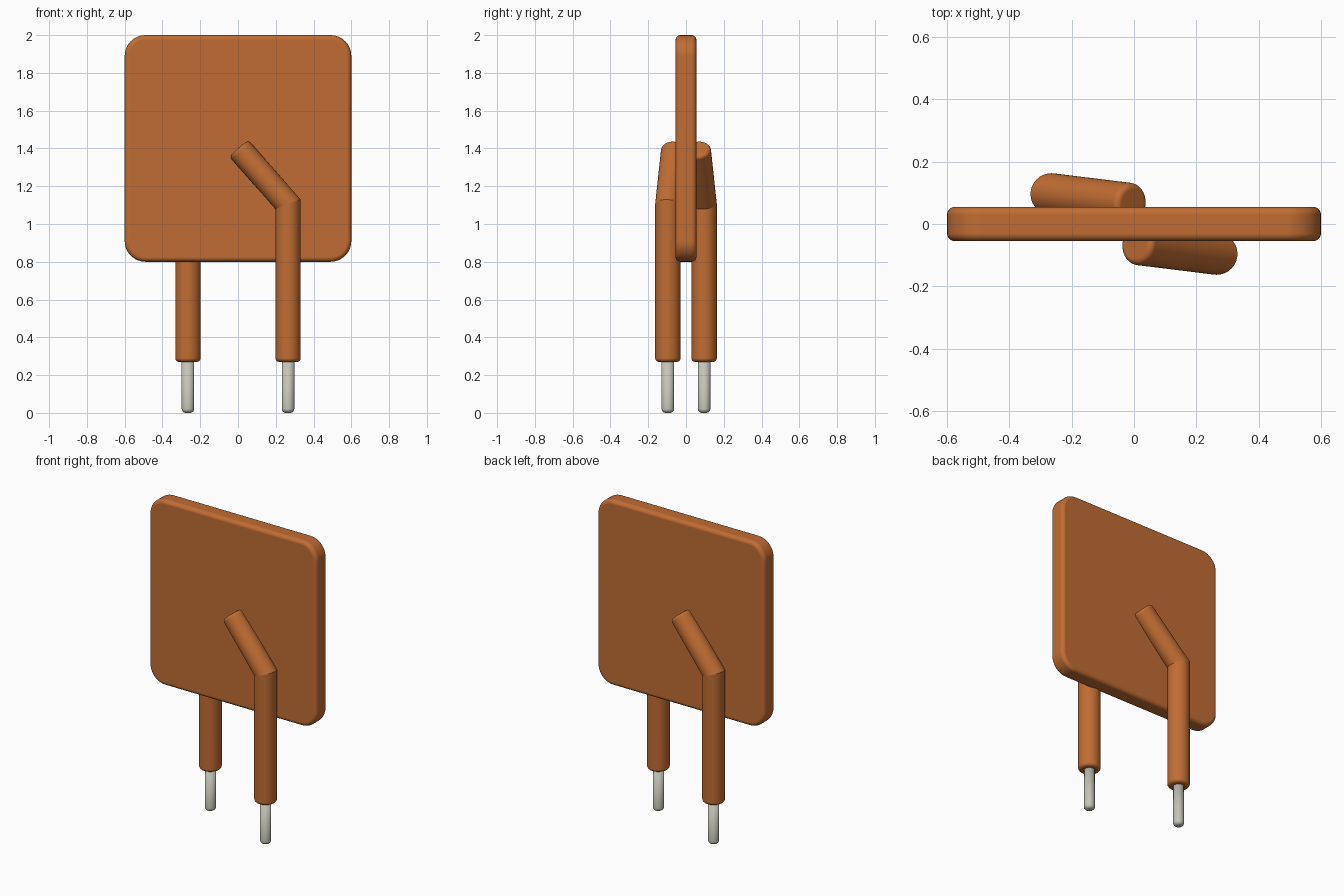
import bpy
import bmesh
import math
from mathutils import Vector, Matrix

if "Cube" in bpy.data.objects:
    bpy.data.objects.remove(bpy.data.objects["Cube"], do_unlink=True)


def material(name, rgb):
    mat = bpy.data.materials.new(name)
    mat.use_nodes = True
    color = (*rgb, 1)
    mat.diffuse_color = color
    mat.node_tree.nodes["Principled BSDF"].inputs["Base Color"].default_value = color
    return mat


orange = material("orange coating", (0.53, 0.152, 0.033))
metal = material("tinned metal", (0.55, 0.55, 0.48))


def finish(bm, name, mat):
    bmesh.ops.recalc_face_normals(bm, faces=bm.faces)
    for face in bm.faces:
        face.smooth = True
    mesh = bpy.data.meshes.new(name)
    bm.to_mesh(mesh)
    bm.free()
    mesh.materials.append(mat)
    obj = bpy.data.objects.new(name, mesh)
    bpy.context.collection.objects.link(obj)
    obj.modifiers.new("Weighted normals", 'WEIGHTED_NORMAL').keep_sharp = True
    return obj


def rounded_end(radius, fillet, steps=5):
    """Pairs of (distance from the end, ring radius), from the cap inwards."""
    angles = [math.pi / 2 * i / steps for i in range(steps + 1)]
    return [(fillet * (1 - math.cos(a)), radius - fillet * (1 - math.sin(a)))
            for a in angles]


def skin(rings, sharp_ring=None):
    """Bridge rings of points into a capped tube."""
    bm = bmesh.new()
    loops = [[bm.verts.new(p) for p in ring] for ring in rings]
    count = len(loops[0])
    for low, high in zip(loops, loops[1:]):
        for i in range(count):
            j = (i + 1) % count
            bm.faces.new((low[i], low[j], high[j], high[i]))
    bm.faces.new(loops[0][::-1])
    bm.faces.new(loops[-1])
    if sharp_ring is not None:
        loop = loops[sharp_ring]
        for i in range(count):
            bm.edges.get((loop[i - 1], loop[i])).smooth = False
    return bm


UP = Vector((0, 0, 1))
SIDES = 32
CIRCLE = [Vector((math.cos(a), math.sin(a), 0))
          for a in (2 * math.pi * i / SIDES for i in range(SIDES))]


def bent_lead(start, bend, end, radius, fillet):
    """Upright tube with a mitred bend and softly rounded ends."""
    slope = (end - bend).normalized()
    mitre = (UP + slope).normalized()
    ends = rounded_end(radius, fillet)
    rings = [[start + UP * d + c * r for c in CIRCLE] for d, r in ends]
    # Slide the circle along the upright onto the mitre plane
    corner = [c * radius - UP * (c * radius).dot(mitre) / mitre.z for c in CIRCLE]
    rings.append([bend + c for c in corner])
    # Flatten the mitre along the slope to get the upper circle
    upper = [(c - slope * c.dot(slope)) / radius for c in corner]
    for d, r in reversed(ends):
        rings.append([end - slope * d + c * r for c in upper])
    return skin(rings, sharp_ring=len(ends))


# Square body with rounded corners and soft rims
bm = bmesh.new()
bmesh.ops.create_cube(bm, size=1, matrix=Matrix.Translation((0, 0, 1.4))
                      @ Matrix.Diagonal((1.2, 0.11, 1.2, 1)))
corners = [e for e in bm.edges
           if abs(e.verts[0].co.y - e.verts[1].co.y) > 0.01]
bmesh.ops.bevel(bm, geom=corners, offset=0.11, segments=8, profile=0.5,
                affect='EDGES')
rims = [e for e in bm.edges
        if abs(e.verts[0].co.y - e.verts[1].co.y) < 0.01]
bmesh.ops.bevel(bm, geom=rims, offset=0.025, segments=5, profile=0.5,
                affect='EDGES')
finish(bm, "body", orange)

# Coated leads and bare wire tips, the rear pair turned half way round
foot = Vector((0.265, -0.096, 0))
for label, turn in (("front", 0), ("back", math.pi)):
    spin = Matrix.Rotation(turn, 4, 'Z')
    lead = bent_lead(foot + UP * 0.27, foot + UP * 1.104,
                     Vector((0.005, -0.064, 1.4)), 0.067, 0.02)
    lead.transform(spin)
    finish(lead, label + "_lead", orange)

    rings = [[foot + UP * d + c * r for c in CIRCLE]
             for d, r in rounded_end(0.033, 0.022)]
    rings.append([foot + UP * 0.3 + c * 0.033 for c in CIRCLE])
    tip = skin(rings)
    tip.transform(spin)
    finish(tip, label + "_wire_tip", metal)
